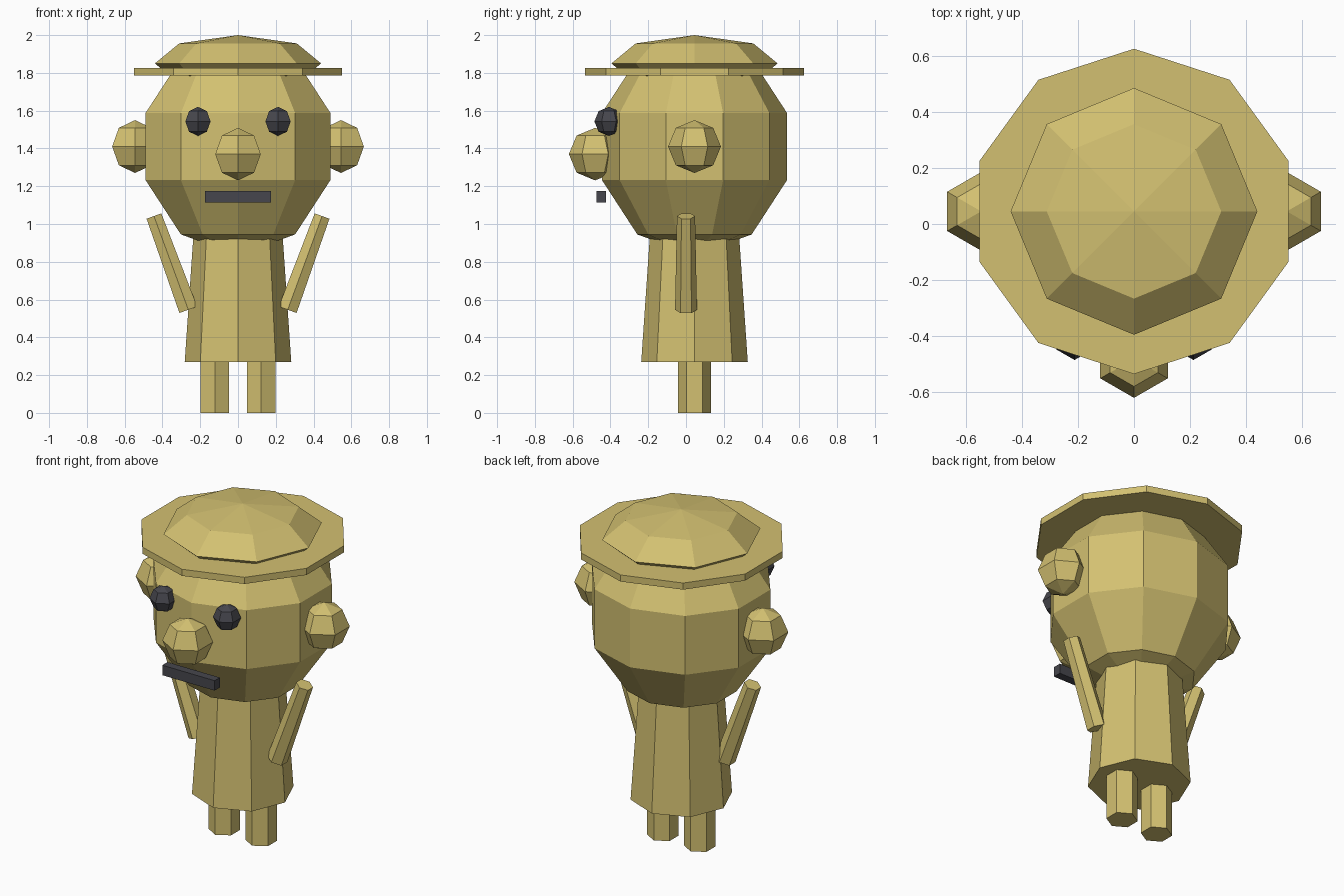
import bpy, bmesh
from math import sin, cos, pi
from mathutils import Vector

if "Cube" in bpy.data.objects:
    bpy.data.objects.remove(bpy.data.objects["Cube"], do_unlink=True)


def material(name, rgb):
    m = bpy.data.materials.new(name)
    m.use_nodes = True
    m.diffuse_color = (*rgb, 1)
    m.node_tree.nodes["Principled BSDF"].inputs["Base Color"].default_value = (*rgb, 1)
    return m


TAN = material("straw tan", (0.65, 0.53, 0.165))
DARK = material("charcoal", (0.062, 0.062, 0.074))
MID = 0.045  # depth of the body axis


def finish(name, bm, mat, loc):
    bmesh.ops.recalc_face_normals(bm, faces=bm.faces)
    mesh = bpy.data.meshes.new(name)
    bm.to_mesh(mesh)
    bm.free()
    mesh.materials.append(mat)
    obj = bpy.data.objects.new(name, mesh)
    obj.location = loc
    bpy.context.collection.objects.link(obj)
    return obj


def lathe(name, profile, sides, mat, loc, scale=(1, 1, 1)):
    """Turn (radius, height) points about z, with a corner facing the front."""
    bm = bmesh.new()
    rings = []
    for r, z in profile:
        count = sides if r > 1e-5 else 1
        rings.append([bm.verts.new((r * sin(2 * pi * i / sides) * scale[0],
                                    -r * cos(2 * pi * i / sides) * scale[1],
                                    z * scale[2])) for i in range(count)])
    for a, b in zip(rings, rings[1:]):
        for i in range(sides):
            j = (i + 1) % sides
            quad = [a[i % len(a)], a[j % len(a)], b[j % len(b)], b[i % len(b)]]
            bm.faces.new(list(dict.fromkeys(quad)))
    for ring in (rings[0], rings[-1]):
        if len(ring) > 1:
            bm.faces.new(ring)
    return finish(name, bm, mat, loc)


def ball(name, sides, bands, mat, loc, scale):
    arc = [(sin(pi * k / bands), -cos(pi * k / bands)) for k in range(bands + 1)]
    return lathe(name, arc, sides, mat, loc, scale)


def post(name, sides, r_low, r_high, low, high, mat=TAN):
    low, high = Vector(low), Vector(high)
    axis = high - low
    obj = lathe(name, [(r_low, 0), (r_high, axis.length)], sides, mat, low)
    obj.rotation_euler = Vector((0, 0, 1)).rotation_difference(axis).to_euler()
    return obj


# Body, head and hat
post("body", 8, 0.282, 0.232, (0, MID, 0.27), (0, MID, 1.0))
ball("head", 10, 5, TAN, (0, MID, 1.41), (0.541, 0.515, 0.575))
post("hat_brim", 10, 0.58, 0.58, (0, MID, 1.785), (0, MID, 1.825))
ball("hat_crown", 8, 4, TAN, (0, MID, 1.85), (0.44, 0.44, 0.15))

# Face
ball("nose", 6, 4, TAN, (0, -0.481, 1.37), (0.139,) * 3)
bm = bmesh.new()
bmesh.ops.create_cube(bm, size=1)
bmesh.ops.scale(bm, vec=(0.35, 0.05, 0.06), verts=bm.verts)
finish("mouth", bm, DARK, (0, -0.448, 1.145))

# Paired parts
for side, s in (("left", 1), ("right", -1)):
    ball(side + "_eye", 6, 4, DARK, (s * 0.212, -0.408, 1.543), (0.077,) * 3)
    ball(side + "_ear", 6, 4, TAN, (s * 0.545, MID, 1.41), (0.14,) * 3)
    post(side + "_leg", 6, 0.087, 0.087, (s * 0.123, MID, 0), (s * 0.123, MID, 0.32))
    post(side + "_arm", 6, 0.058, 0.048, (s * 0.263, 0, 0.546), (s * 0.445, 0, 1.042))
